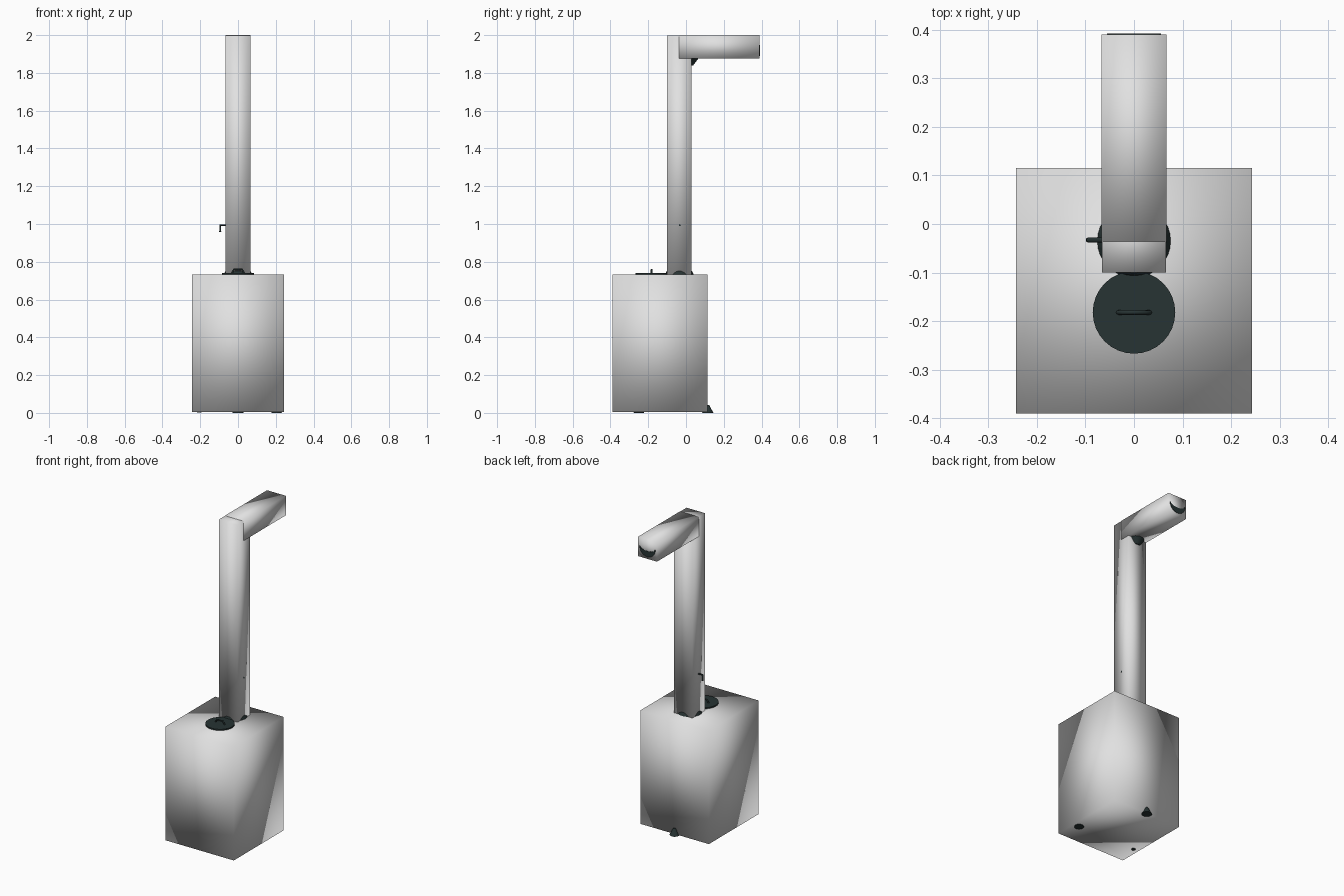
import bpy, bmesh, math
from mathutils import Matrix, Vector

if "Cube" in bpy.data.objects:
    bpy.data.objects.remove(bpy.data.objects["Cube"], do_unlink=True)


def material(name, rgb):
    mat = bpy.data.materials.new(name)
    mat.use_nodes = True
    mat.diffuse_color = (*rgb, 1)
    mat.node_tree.nodes["Principled BSDF"].inputs["Base Color"].default_value = (*rgb, 1)
    return mat


PALE = material("pale grey", (0.75, 0.75, 0.75))
DARK = material("dark slate", (0.02, 0.033, 0.033))


def finish(name, bm, mat, smooth=True):
    mesh = bpy.data.meshes.new(name)
    bmesh.ops.recalc_face_normals(bm, faces=bm.faces)
    bm.to_mesh(mesh)
    bm.free()
    mesh.materials.append(mat)
    for poly in mesh.polygons:
        poly.use_smooth = smooth
    obj = bpy.data.objects.new(name, mesh)
    bpy.context.collection.objects.link(obj)
    return obj


def box(name, low, high):
    low, high = Vector(low), Vector(high)
    bm = bmesh.new()
    bmesh.ops.create_cube(bm, size=1)
    for v in bm.verts:
        v.co = (low + high) / 2 + v.co * (high - low)
    return finish(name, bm, PALE)


def cone(name, x, y, z0, z1, r0, r1):
    bm = bmesh.new()
    bmesh.ops.create_cone(bm, cap_ends=True, segments=32, radius1=r0, radius2=r1,
                          depth=z1 - z0, matrix=Matrix.Translation((x, y, (z0 + z1) / 2)))
    return finish(name, bm, DARK, smooth=False)


def rod(name, points, radius):
    curve = bpy.data.curves.new(name, "CURVE")
    curve.dimensions = "3D"
    curve.bevel_depth = radius
    curve.bevel_resolution = 2
    curve.use_fill_caps = True
    spline = curve.splines.new("POLY")
    spline.points.add(len(points) - 1)
    for p, co in zip(spline.points, points):
        p.co = (*co, 1)
    curve.materials.append(DARK)
    obj = bpy.data.objects.new(name, curve)
    bpy.context.collection.objects.link(obj)


# Main boxes, shaded smooth around their corners
box("tank", (-0.243, -0.39, 0.004), (0.243, 0.115, 0.733))
box("column", (-0.066, -0.1, 0.72), (0.066, 0.03, 1.999))
box("arm", (-0.067, -0.036, 1.875), (0.067, 0.39, 2))

# Collars at the foot and head of the column
cone("column_collar", 0, -0.035, 0.732, 0.752, 0.076, 0.066)
cone("arm_collar", 0, 0.015, 1.838, 1.878, 0.022, 0.052)

# Filler lid with its handle
cone("lid", 0, -0.182, 0.73, 0.741, 0.085, 0.085)
rod("lid_handle", [(-0.033, -0.182, 0.738), (-0.022, -0.182, 0.759),
                   (0.022, -0.182, 0.759), (0.033, -0.182, 0.738)], 0.005)

# Lever through the column
rod("lever", [(0.067, -0.033, 0.994), (-0.094, -0.033, 0.994), (-0.094, -0.033, 0.957)], 0.0055)

# Three conical feet, mostly buried in the tank
cone("back_foot", 0, 0.115, 0, 0.042, 0.03, 0.008)
cone("left_foot", 0.205, -0.25, 0, 0.03, 0.028, 0.015)
cone("right_foot", -0.205, -0.25, 0.001, 0.03, 0.012, 0.008)

# Crescent outlet on the end of the arm
bm = bmesh.new()
steps = 16
outer, inner = [], []
for i in range(steps + 1):
    a = math.pi * i / steps
    x, drop = 0.056 * math.cos(a), math.sin(a)
    outer.append(bm.verts.new((x, 0.392, 1.945 - 0.056 * drop)))
    inner.append(bm.verts.new((x * 0.94, 0.392, 1.947 - 0.022 * drop)))
for i in range(steps):
    bm.faces.new((outer[i], outer[i + 1], inner[i + 1], inner[i]))
ext = bmesh.ops.extrude_face_region(bm, geom=bm.faces[:])
for v in ext["geom"]:
    if isinstance(v, bmesh.types.BMVert):
        v.co.y -= 0.004
finish("outlet", bm, DARK, smooth=False)
